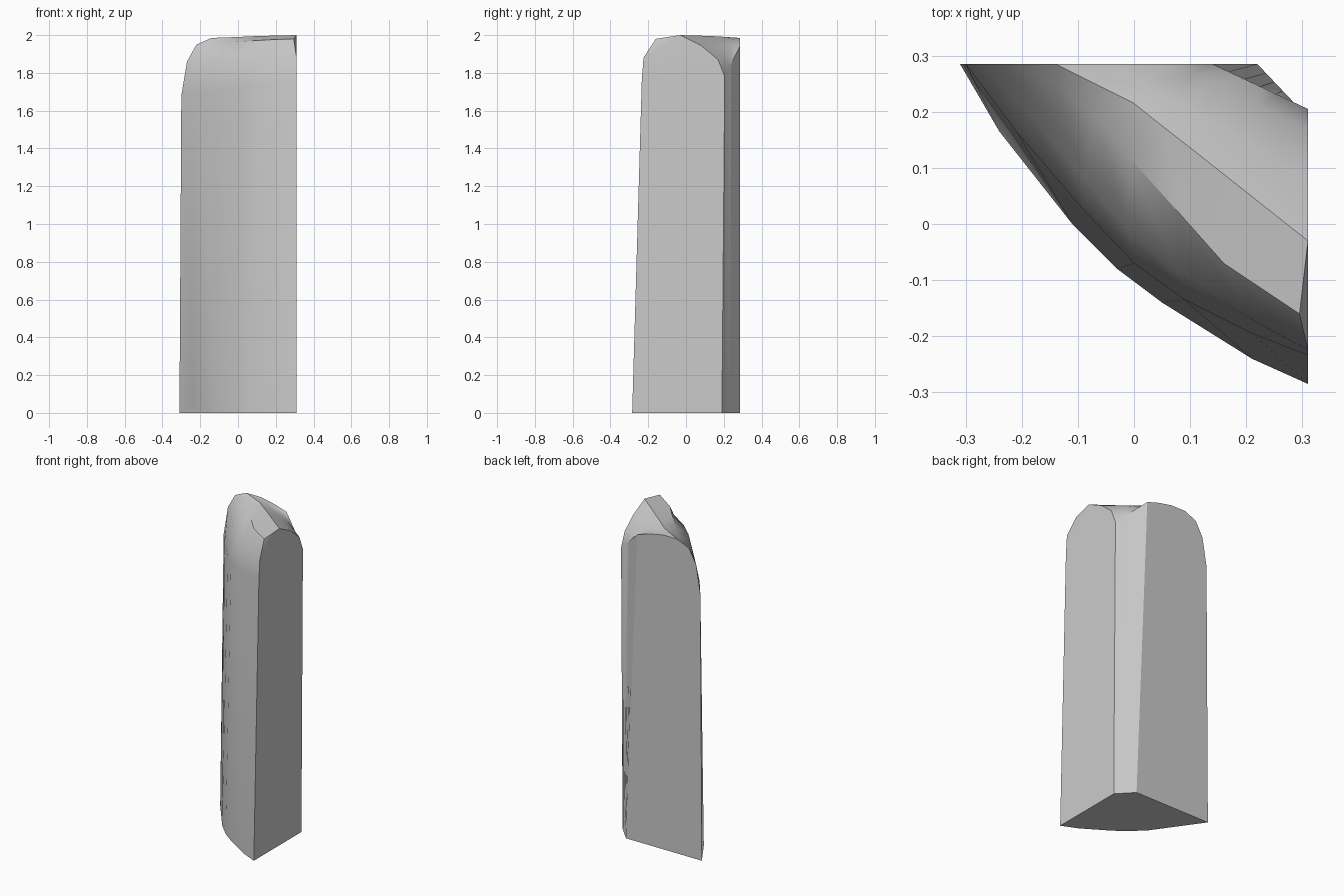
import bpy
import bmesh
import math
from mathutils import Vector

default_cube = bpy.data.objects.get("Cube")
if default_cube:
    bpy.data.objects.remove(default_cube, do_unlink=True)

SIDE_X = 0.31    # flat side plane
BACK_Y = 0.285   # flat back plane
COLUMNS = 7


def make_material(name, colour):
    material = bpy.data.materials.new(name)
    material.use_nodes = True
    material.diffuse_color = colour
    material.node_tree.nodes["Principled BSDF"].inputs["Base Color"].default_value = colour
    return material


def curved_row(outline, start_z, end_z):
    """Row along the curved front, its height blending from side to back."""
    last = len(outline) - 1
    return [Vector((x, y, start_z + (end_z - start_z) * i / last))
            for i, (x, y) in enumerate(outline)]


def straight_row(side_y, side_z, back_x, back_z):
    """Straight row from the flat side to the flat back."""
    start = Vector((SIDE_X, side_y, side_z))
    end = Vector((back_x, BACK_Y, back_z))
    return [start.lerp(end, i / (COLUMNS - 1)) for i in range(COLUMNS)]


# Curved front, from the foot up to the crest
foot = curved_row([(SIDE_X, -0.285), (0.21, -0.24), (0.05, -0.14), (-0.03, -0.08),
                   (-0.11, 0), (-0.24, 0.165), (-0.31, BACK_Y)], 0, 0)
foot[5].z = 0.03
wall_top = curved_row([(SIDE_X, -0.234), (0.21, -0.195), (0.09, -0.135), (0, -0.07),
                       (-0.09, 0.025), (-0.21, 0.165), (-0.3, BACK_Y)], 1.76, 1.68)
shoulder = curved_row([(SIDE_X, -0.225), (0.2, -0.165), (0.08, -0.09), (-0.01, -0.01),
                       (-0.09, 0.08), (-0.19, 0.2), (-0.27, BACK_Y)], 1.88, 1.86)
brow = curved_row([(0.295, -0.16), (0.16, -0.07), (0.08, 0.02), (-0.01, 0.12),
                   (-0.07, 0.19), (-0.14, 0.25), (-0.22, BACK_Y)], 1.98, 1.95)
crest = curved_row([(SIDE_X, -0.03), (0.2, 0.057), (0.1, 0.136), (0.05, 0.175),
                    (0, 0.215), (-0.07, 0.25), (-0.14, BACK_Y)], 2, 1.985)

# Top falling away behind the crest, then the chamfered corner
rows = [foot, wall_top, shoulder, brow, crest,
        straight_row(0.08, 1.945, -0.04, 1.985),
        straight_row(0.17, 1.87, 0.06, 1.965),
        straight_row(0.205, 1.78, 0.14, 1.94),
        straight_row(0.19, 0, 0.22, 0)]

bm = bmesh.new()
grid = [[bm.verts.new(point) for point in row] for row in rows]

# Skin between the rows
for lower, upper in zip(grid, grid[1:]):
    for i in range(COLUMNS - 1):
        bm.faces.new((lower[i], lower[i + 1], upper[i + 1], upper[i]))

# Flat back, flat side with its small clipped corner
bm.faces.new([row[-1] for row in grid])
bm.faces.new([row[0] for row in grid if row is not grid[3]])
bm.faces.new((grid[2][0], grid[3][0], grid[4][0]))

# Underside with its small lifted corner
bm.faces.new([v for v in grid[0] if v is not grid[0][5]] + grid[-1][::-1])
bm.faces.new(grid[0][4:])
bmesh.ops.recalc_face_normals(bm, faces=bm.faces[:])

mesh = bpy.data.meshes.new("wedge_block")
bm.to_mesh(mesh)
bm.free()
mesh.materials.append(make_material("light_grey", (0.6, 0.6, 0.6, 1)))

block = bpy.data.objects.new("wedge_block", mesh)
bpy.context.collection.objects.link(block)
bpy.ops.object.select_all(action="DESELECT")
block.select_set(True)
bpy.context.view_layer.objects.active = block
bpy.ops.object.shade_smooth_by_angle(angle=math.radians(30))
